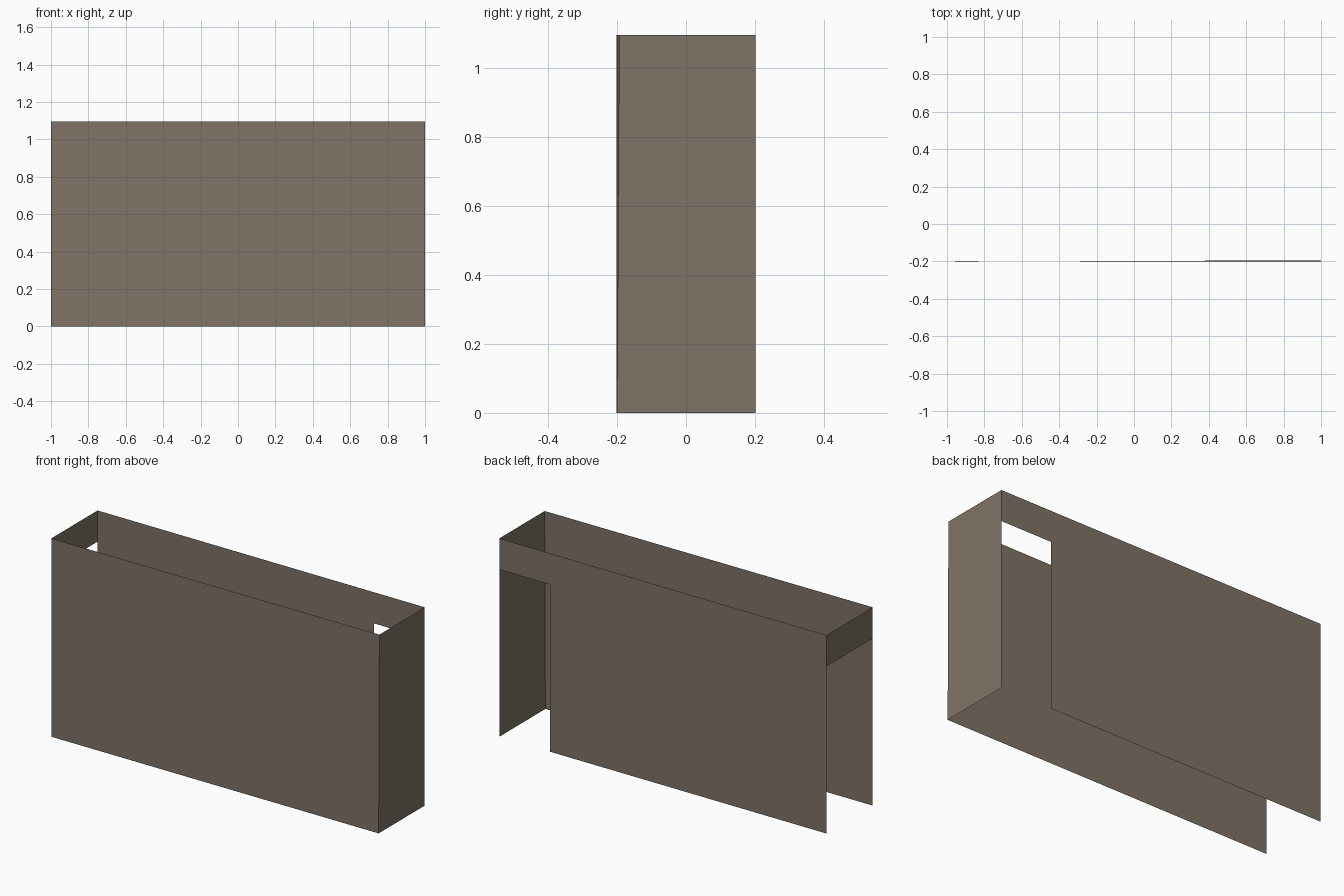
import bpy

if "Cube" in bpy.data.objects:
    bpy.data.objects.remove(bpy.data.objects["Cube"])

H = 1.096      # wall height
HEAD = 0.924   # underside of the lintels
BACK = 0.202
FRONT = -0.20
DOOR_X = 0.69  # edge of the opening in the back wall

wall_mat = bpy.data.materials.new("taupe wall")
wall_mat.diffuse_color = (0.214, 0.171, 0.133, 1.0)
wall_mat.use_nodes = True
wall_mat.node_tree.nodes["Principled BSDF"].inputs["Base Color"].default_value = wall_mat.diffuse_color


def sheet(name, verts, faces):
    """Thin single-skin wall with outward-facing faces."""
    mesh = bpy.data.meshes.new(name)
    mesh.from_pydata(verts, [], faces)
    mesh.materials.append(wall_mat)
    mesh.update()
    obj = bpy.data.objects.new(name, mesh)
    bpy.context.collection.objects.link(obj)
    return obj


# Front wall, with its right upper corner leaning very slightly inward
sheet("front_wall",
      [(-1, FRONT - 0.002, 0), (1, FRONT, 0), (1, -0.194, H), (-1, FRONT - 0.002, H)],
      [(0, 1, 2, 3)])

# Right end wall, full height
sheet("right_wall",
      [(1, FRONT, 0), (1, BACK, 0), (1, BACK, H), (1, -0.194, H)],
      [(0, 1, 2, 3)])

# Back wall: main panel plus lintel over the opening at the right end
sheet("back_wall",
      [(DOOR_X, BACK, 0), (-1, BACK, 0), (-1, BACK, HEAD), (DOOR_X, BACK, HEAD),
       (1, BACK, HEAD), (-1, BACK, H), (DOOR_X, BACK, H), (1, BACK, H)],
      [(0, 1, 2, 3), (3, 2, 5, 6), (4, 3, 6, 7)])

# Left end: only a lintel, the rest is open
sheet("left_lintel",
      [(-1, BACK, HEAD), (-1, FRONT - 0.002, HEAD), (-1, FRONT - 0.002, H), (-1, BACK, H)],
      [(0, 1, 2, 3)])
